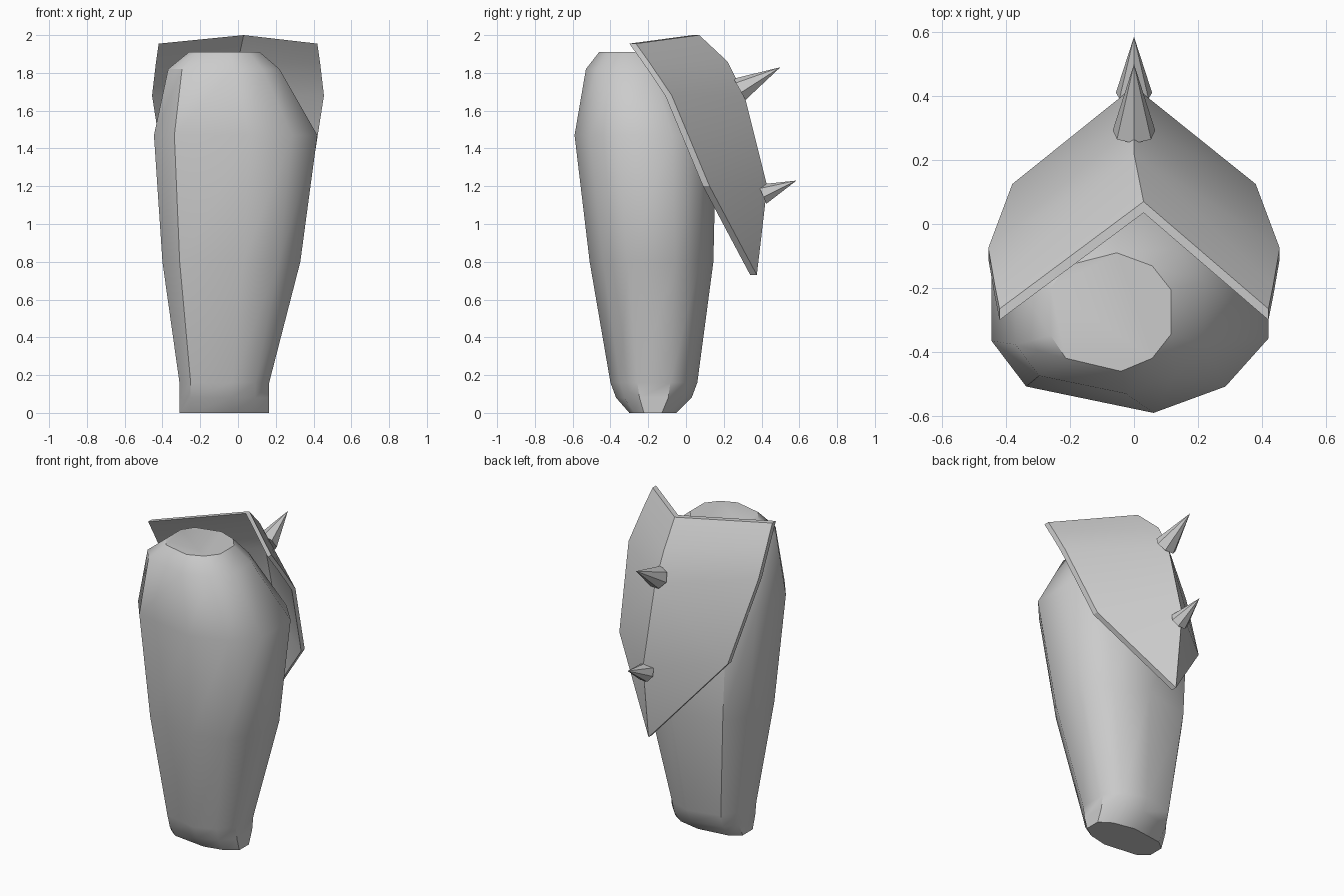
import bpy, bmesh, math
from mathutils import Vector

if "Cube" in bpy.data.objects:
    bpy.data.objects.remove(bpy.data.objects["Cube"])

grey = bpy.data.materials.new("plain grey")
grey.use_nodes = True
colour = (0.6, 0.6, 0.6, 1)
grey.diffuse_color = colour
grey.node_tree.nodes["Principled BSDF"].inputs["Base Color"].default_value = colour


def finish(name, bm, angle=None):
    """Turn a bmesh into a grey object, smooth below the given angle."""
    bmesh.ops.recalc_face_normals(bm, faces=bm.faces)
    mesh = bpy.data.meshes.new(name)
    bm.to_mesh(mesh)
    bm.free()
    mesh.materials.append(grey)
    obj = bpy.data.objects.new(name, mesh)
    bpy.context.collection.objects.link(obj)
    if angle:
        bpy.ops.object.select_all(action="DESELECT")
        obj.select_set(True)
        bpy.context.view_layer.objects.active = obj
        bpy.ops.object.shade_smooth_by_angle(angle=math.radians(angle))
    return obj


# Limb: one ten-sided section, lofted through rings of changing size
section = [(-1, -.4), (-.75, -.78), (.17, -1), (.69, -.78), (1, -.38),
           (1, .38), (.69, .78), (.1, 1), (-.75, .78), (-1, .4)]
# z, x min, x max, y min, y max
rings = [(0, -.31, .165, -.30, -.05),
         (.08, -.31, .165, -.37, .03),
         (.16, -.31, .165, -.40, .06),
         (.80, -.40, .33, -.51, .145),
         (1.47, -.445, .42, -.59, .16),
         (1.82, -.37, .22, -.53, -.02),
         (1.91, -.26, .115, -.46, -.09)]
bm = bmesh.new()
loops = []
for z, x0, x1, y0, y1 in rings:
    loops.append([bm.verts.new(((x0 + x1) / 2 + u * (x1 - x0) / 2,
                                (y0 + y1) / 2 + v * (y1 - y0) / 2, z))
                  for u, v in section])
for a, b in zip(loops, loops[1:]):
    for i in range(len(section)):
        j = (i + 1) % len(section)
        bm.faces.new((a[i], a[j], b[j], b[i]))
bm.faces.new(loops[0])
bm.faces.new(loops[-1])
finish("limb", bm, 40)

# Armour plate: two wings folded along a central ridge
wing = [(.42, -.265, 1.955), (.435, -.19, 1.85), (.455, -.075, 1.68), (.38, .125, 1.2)]
ridge = [(.03, .07, 2.0), (0, .22, 1.86), (0, .31, 1.68), (0, .43, 1.2)]
tip = (0, .375, .73)
bm = bmesh.new()
spine = [bm.verts.new(p) for p in ridge]
point = bm.verts.new(tip)
for side in (-1, 1):
    edge = [bm.verts.new((side * x, y, z)) for x, y, z in wing]
    for i in range(len(wing) - 1):
        bm.faces.new((spine[i], spine[i + 1], edge[i + 1], edge[i]))
    bm.faces.new((spine[-1], point, edge[-1]))
bmesh.ops.recalc_face_normals(bm, faces=bm.faces)
# Thickness, pulled toward the front
result = bmesh.ops.extrude_face_region(bm, geom=bm.faces[:], use_keep_orig=True)
moved = [g for g in result["geom"] if isinstance(g, bmesh.types.BMVert)]
bmesh.ops.translate(bm, verts=moved, vec=(0, -.035, 0))
finish("armour_plate", bm, 30)


# Spikes along the ridge
def spike(name, base, end, radius):
    base, end = Vector(base), Vector(end)
    axis = end - base
    bm = bmesh.new()
    bmesh.ops.create_cone(bm, cap_ends=True, segments=7, radius1=radius,
                          radius2=0, depth=axis.length)
    bmesh.ops.remove_doubles(bm, verts=bm.verts, dist=.0001)
    obj = finish(name, bm)
    obj.location = (base + end) / 2
    obj.rotation_euler = axis.to_track_quat("Z", "Y").to_euler()


spike("upper_spike", (0, .285, 1.71), (0, .50, 1.83), .068)
spike("lower_spike", (0, .405, 1.155), (0, .585, 1.23), .058)
